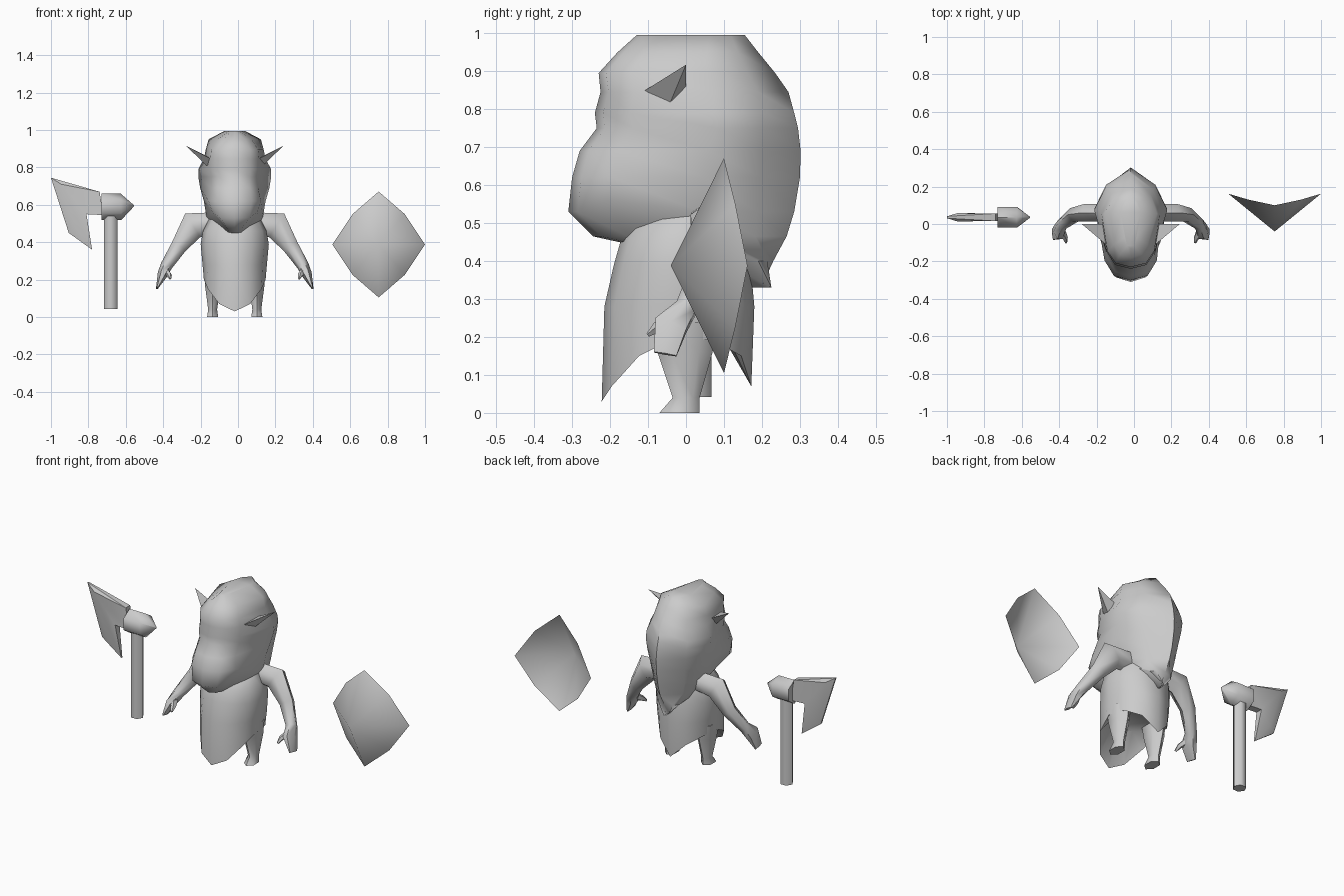
import bpy, bmesh, math
from mathutils import Vector

if "Cube" in bpy.data.objects:
    bpy.data.objects.remove(bpy.data.objects["Cube"], do_unlink=True)

CX = -0.0175  # centre line of the figure

grey = bpy.data.materials.new("plain grey")
grey.use_nodes = True
GREY = (0.6, 0.6, 0.6, 1)
grey.diffuse_color = GREY
grey.node_tree.nodes["Principled BSDF"].inputs["Base Color"].default_value = GREY


def finish(name, bm, angle=60):
    bmesh.ops.remove_doubles(bm, verts=bm.verts, dist=0.0005)
    bmesh.ops.recalc_face_normals(bm, faces=bm.faces)
    mesh = bpy.data.meshes.new(name)
    bm.to_mesh(mesh)
    bm.free()
    ob = bpy.data.objects.new(name, mesh)
    mesh.materials.append(grey)
    bpy.context.collection.objects.link(ob)
    bpy.ops.object.select_all(action="DESELECT")
    ob.select_set(True)
    bpy.context.view_layer.objects.active = ob
    bpy.ops.object.shade_smooth_by_angle(angle=math.radians(angle))
    return ob


def loft(name, rings, angle=60):
    """Skin a list of equal-length point rings and close both ends."""
    bm = bmesh.new()
    loops = [[bm.verts.new(p) for p in ring] for ring in rings]
    n = len(loops[0])
    for a, b in zip(loops, loops[1:]):
        for i in range(n):
            j = (i + 1) % n
            bm.faces.new((a[i], a[j], b[j], b[i]))
    bm.faces.new(loops[0])
    bm.faces.new(loops[-1])
    return finish(name, bm, angle)


def mirrored(half):
    """Close a half outline that runs from front centre to back centre."""
    pts = half + [(-x, y, z) for x, y, z in reversed(half[1:-1])]
    return [(x + CX, y, z) for x, y, z in pts]


def tube(name, path, sides=6, angle=60):
    """Loft along (centre, radius across, radius in depth) stations."""
    rings = []
    for i, (c, ru, rv) in enumerate(path):
        a, b = Vector(path[max(i - 1, 0)][0]), Vector(path[min(i + 1, len(path) - 1)][0])
        d = (b - a).normalized()
        u = Vector((0, 1, 0)).cross(d).normalized()
        v = d.cross(u)
        turns = [2 * math.pi * k / sides for k in range(sides)]
        rings.append([Vector(c) + u * ru * math.cos(t) + v * rv * math.sin(t) for t in turns])
    return loft(name, rings, angle)


# Head: z, front y, back y, face half width, hair half width
head = [
    (0.995, -0.13, 0.155, 0.03, 0.055),
    (0.95, -0.18, 0.19, 0.09, 0.14),
    (0.895, -0.23, 0.235, 0.125, 0.155),
    (0.845, -0.225, 0.27, 0.13, 0.165),
    (0.79, -0.24, 0.285, 0.13, 0.195),
    (0.75, -0.235, 0.295, 0.125, 0.195),
    (0.69, -0.28, 0.302, 0.125, 0.185),
    (0.62, -0.30, 0.30, 0.14, 0.165),
    (0.53, -0.31, 0.285, 0.12, 0.15),
    (0.465, -0.245, 0.265, 0.05, 0.13),
    (0.40, 0.05, 0.23, 0.04, 0.07),
    (0.33, 0.17, 0.18, 0.005, 0.005),
]
rings = []
for z, yf, yb, wf, wm in head:
    ym = (yf + yb) / 2 + 0.05
    low = 0.03 if z == 0.53 else 0  # beard edge rises at the cheeks
    rings.append(mirrored([(0, yf, z), (wf * 0.65, yf + (ym - yf) * 0.07, z),
                           (wf, yf + (ym - yf) * 0.3, z + low), (wm, ym, z),
                           (wm * 0.68, ym + (yb - ym) * 0.6, z), (0, yb, z)]))
loft("head_with_hair", rings)

# Tunic: z, front y, back y, half width; the hem dips to a point front and back
tunic = [(0.56, -0.1, 0.14, 0.12), (0.46, -0.17, 0.16, 0.17), (0.39, -0.19, 0.17, 0.182),
         (0.28, -0.215, 0.18, 0.172)]
hem = [0.03, 0.07, 0.15, 0.2, 0.19, 0.15, 0.07]


def oval(yf, yb, w, heights):
    mid, r = (yf + yb) / 2, (yb - yf) / 2
    return mirrored([(w * math.sin(k * math.pi / 6), mid - r * math.cos(k * math.pi / 6), h)
                     for k, h in enumerate(heights)])


rings = [oval(yf, yb, w, [z] * 7) for z, yf, yb, w in tunic]
rings.append(oval(-0.222, 0.172, 0.165, hem))
rings.append(oval(-0.12, 0.1, 0.12, [0.22] * 7))
loft("tunic", rings)

for s, side in ((1, "left"), (-1, "right")):
    def P(x, y, z):
        return (CX + s * x, y, z)

    # Arm and hand
    tube(side + "_arm", [(P(0.10, 0.06, 0.50), 0.06, 0.05), (P(0.225, 0.06, 0.49), 0.075, 0.055),
                         (P(0.30, 0.05, 0.375), 0.043, 0.042), (P(0.365, 0.0, 0.275), 0.032, 0.032),
                         (P(0.385, -0.04, 0.23), 0.028, 0.05), (P(0.415, -0.055, 0.155), 0.006, 0.035)])
    tube(side + "_thumb", [(P(0.375, -0.03, 0.25), 0.022, 0.025), (P(0.35, -0.075, 0.225), 0.014, 0.016),
                           (P(0.345, -0.1, 0.205), 0.006, 0.006)], 5)
    # Leg and foot
    leg = [(0.24, -0.09, 0.08, 0.045), (0.16, -0.075, 0.07, 0.04), (0.04, -0.035, 0.036, 0.024),
           (0, -0.07, 0.036, 0.03)]
    rings = []
    for z, yf, yb, w in leg:
        ring = []
        for k in range(6):
            t = math.pi * (k / 3 + 1 / 6)
            ring.append(P(0.118 + w * math.cos(t) / 0.87, (yf + yb) / 2 + (yb - yf) / 2 * math.sin(t), z))
        rings.append(ring)
    loft(side + "_leg", rings)
    # Pointed ear
    bm = bmesh.new()
    tip, low, front, back = [bm.verts.new(P(*p)) for p in (
        (0.262, 0, 0.917), (0.125, -0.055, 0.785), (0.12, -0.12, 0.842), (0.13, 0.0, 0.85))]
    for f in ((tip, low, front), (tip, front, back), (tip, back, low), (low, front, back)):
        bm.faces.new(f)
    finish(side + "_ear", bm, 30)

# Shield: folded sheet with its ridge point to the front
bm = bmesh.new()
centre = bm.verts.new((0.752, -0.04, 0.388))
quarter = [(0.248, 0.162, 0), (0.14, 0.13, 0.162), (0, 0.1, 0.283), (-0.14, 0.13, 0.162)]
rim = [bm.verts.new((0.752 + s * x, y, 0.388 + s * z)) for s in (1, -1) for x, y, z in quarter]
for i in range(8):
    bm.faces.new((centre, rim[i], rim[(i + 1) % 8]))
finish("shield", bm)

# Axe handle and pointed hammer head
AY = 0.036
tube("axe_handle", [((-0.68, AY, 0.042), 0.036, 0.036), ((-0.68, AY, 0.55), 0.036, 0.036)])
tube("axe_head", [((-0.73, AY, 0.59), 0.07, 0.063), ((-0.625, AY, 0.59), 0.07, 0.063),
                  ((-0.555, AY, 0.595), 0.002, 0.002)])

# Axe blade: x, z, half thickness; the last two points form the bevel ridge
blade = [(-1, 0.745, 0.005), (-0.74, 0.67, 0.02), (-0.72, 0.545, 0.02), (-0.81, 0.55, 0.02),
         (-0.78, 0.36, 0.005), (-0.905, 0.45, 0.005), (-0.945, 0.71, 0.022), (-0.865, 0.47, 0.022)]
bm = bmesh.new()
near, far = [[bm.verts.new((x, AY + s * t, z)) for x, z, t in blade] for s in (-1, 1)]
for f in ((0, 5, 7, 6), (5, 4, 7), (6, 7, 4, 3), (6, 3, 2, 1), (0, 6, 1)):
    bm.faces.new([near[i] for i in f])
    bm.faces.new([far[i] for i in reversed(f)])
for i in range(6):
    j = (i + 1) % 6
    bm.faces.new((near[i], near[j], far[j], far[i]))
finish("axe_blade", bm, 30)
